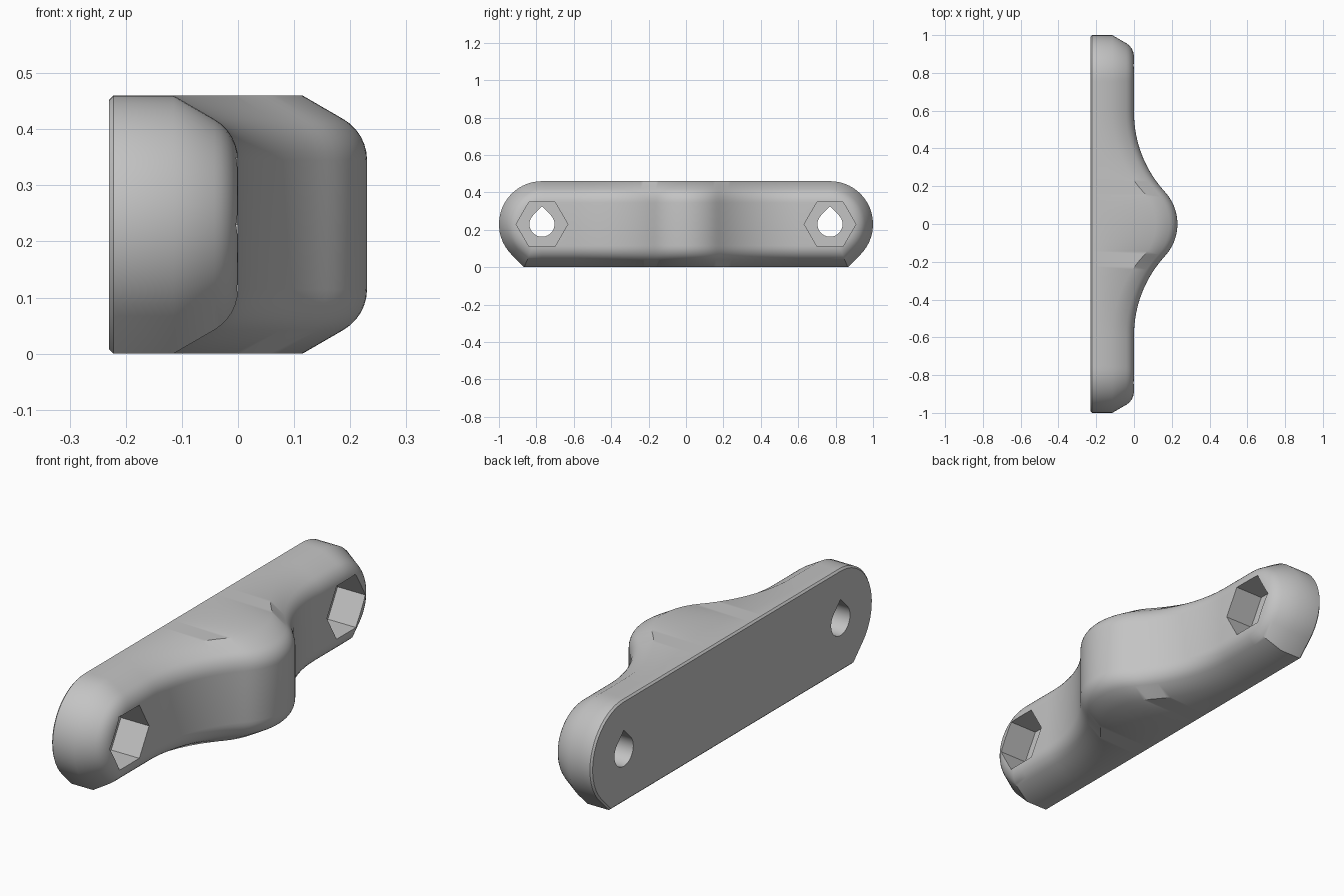
import bpy, bmesh, math

if "Cube" in bpy.data.objects:
    bpy.data.objects.remove(bpy.data.objects["Cube"])

R, CY, CZ = 0.23, 0.77, 0.23        # end radius and end centres
N, ARC = 96, 20                     # straight and arc divisions
BACK = -0.23

mat = bpy.data.materials.new("grey_plastic")
mat.diffuse_color = (0.55, 0.55, 0.55, 1)
mat.use_nodes = True
mat.node_tree.nodes["Principled BSDF"].inputs["Base Color"].default_value = mat.diffuse_color


def front_x(y):
    """Front face height: a convex crest blending into two concave flanks."""
    y = abs(y)
    if y < 0.169:
        return 0.23 - 0.25 + math.sqrt(0.25 ** 2 - y * y)
    if y < 0.59:
        return 0.62 - math.sqrt(0.62 ** 2 - (0.59 - y) ** 2)
    return 0.0


def outline(r):
    """Stadium with 45 degree cuts at the lower corners, as (y, z)."""
    a = [math.radians(-45 + 135 * i / ARC) for i in range(ARC + 1)]
    right = [(CY + r * math.cos(t), CZ + r * math.sin(t)) for t in a]
    ys = [CY - 2 * CY * i / N for i in range(N + 1)]
    top = [(y, CZ + r) for y in ys[1:-1]]
    left = [(-y, z) for y, z in reversed(right)]
    corner = CY + r * (math.sqrt(2) - 1)
    bottom = [(-corner, CZ - r)] + [(y, CZ - r) for y in reversed(ys)] + [(corner, CZ - r)]
    return right + top + left + bottom


def finish(bm, name):
    bmesh.ops.recalc_face_normals(bm, faces=bm.faces)
    me = bpy.data.meshes.new(name)
    bm.to_mesh(me)
    bm.free()
    ob = bpy.data.objects.new(name, me)
    bpy.context.collection.objects.link(ob)
    me.materials.append(mat)
    return ob


# Body: stacked outline rings from the back face to the rounded front edge
bm = bmesh.new()
rings = []


def add_ring(r, x_of_y):
    rings.append([bm.verts.new((x_of_y(y), y, z)) for y, z in outline(r)])


add_ring(R - 0.008, lambda y: BACK)
add_ring(R, lambda y: BACK + 0.008)
add_ring(R, lambda y: front_x(y) - 0.115)
RAD = 0.084                          # front edge rounding above a 60 degree chamfer
for k in range(7):
    t = math.radians(60 * (1 - k / 6))
    inset = 0.115 - RAD * math.sin(t)
    drop = RAD * (1 - math.cos(t))
    add_ring(R - inset, lambda y: front_x(y) - drop)

n = len(rings[0])
for a, b in zip(rings, rings[1:]):
    for i in range(n):
        j = (i + 1) % n
        bm.faces.new((a[i], a[j], b[j], b[i]))
bm.faces.new(rings[0])

# Front face: strips across the middle and a flat cap at each end
last = rings[-1]
top = last[ARC:ARC + N + 1]
b0 = 2 * (ARC + 1) + N - 1
bottom = last[b0 + 1:b0 + N + 2][::-1]
for i in range(N):
    bm.faces.new((top[i], top[i + 1], bottom[i + 1], bottom[i]))
bm.faces.new(last[:ARC + 1] + [bottom[0], last[-1]])
bm.faces.new(last[ARC + N:b0 + 1] + [bottom[-1]])
body = finish(bm, "grip_body")


def prism(name, pts, x0, x1):
    bm = bmesh.new()
    a = [bm.verts.new((x0, y, z)) for y, z in pts]
    b = [bm.verts.new((x1, y, z)) for y, z in pts]
    for i in range(len(a)):
        j = (i + 1) % len(a)
        bm.faces.new((a[i], a[j], b[j], b[i]))
    bm.faces.new(a)
    bm.faces.new(b)
    ob = finish(bm, name)
    ob.hide_render = True
    return ob


# Hexagonal nut pockets and teardrop bolt holes at both ends
cutters = []
for s in (-1, 1):
    c = s * CY
    hexagon = [(c + 0.138 * math.cos(i * math.pi / 3),
                CZ + 0.138 * math.sin(i * math.pi / 3)) for i in range(6)]
    drop_pts = [(c, CZ + 0.067 * math.sqrt(2))]
    for i in range(33):
        t = math.radians(135 + 270 * i / 32)
        drop_pts.append((c + 0.067 * math.cos(t), CZ + 0.067 * math.sin(t)))
    cutters.append(prism("nut_pocket_cutter", hexagon, -0.14, 0.1))
    cutters.append(prism("bolt_hole_cutter", drop_pts, -0.3, 0.05))

bpy.context.view_layer.objects.active = body
for cut in cutters:
    m = body.modifiers.new("cut", 'BOOLEAN')
    m.operation, m.solver, m.object = 'DIFFERENCE', 'EXACT', cut
    bpy.ops.object.modifier_apply(modifier=m.name)
    bpy.data.objects.remove(cut)

bpy.ops.object.select_all(action='DESELECT')
body.select_set(True)
bpy.ops.object.shade_smooth_by_angle(angle=math.radians(35))
